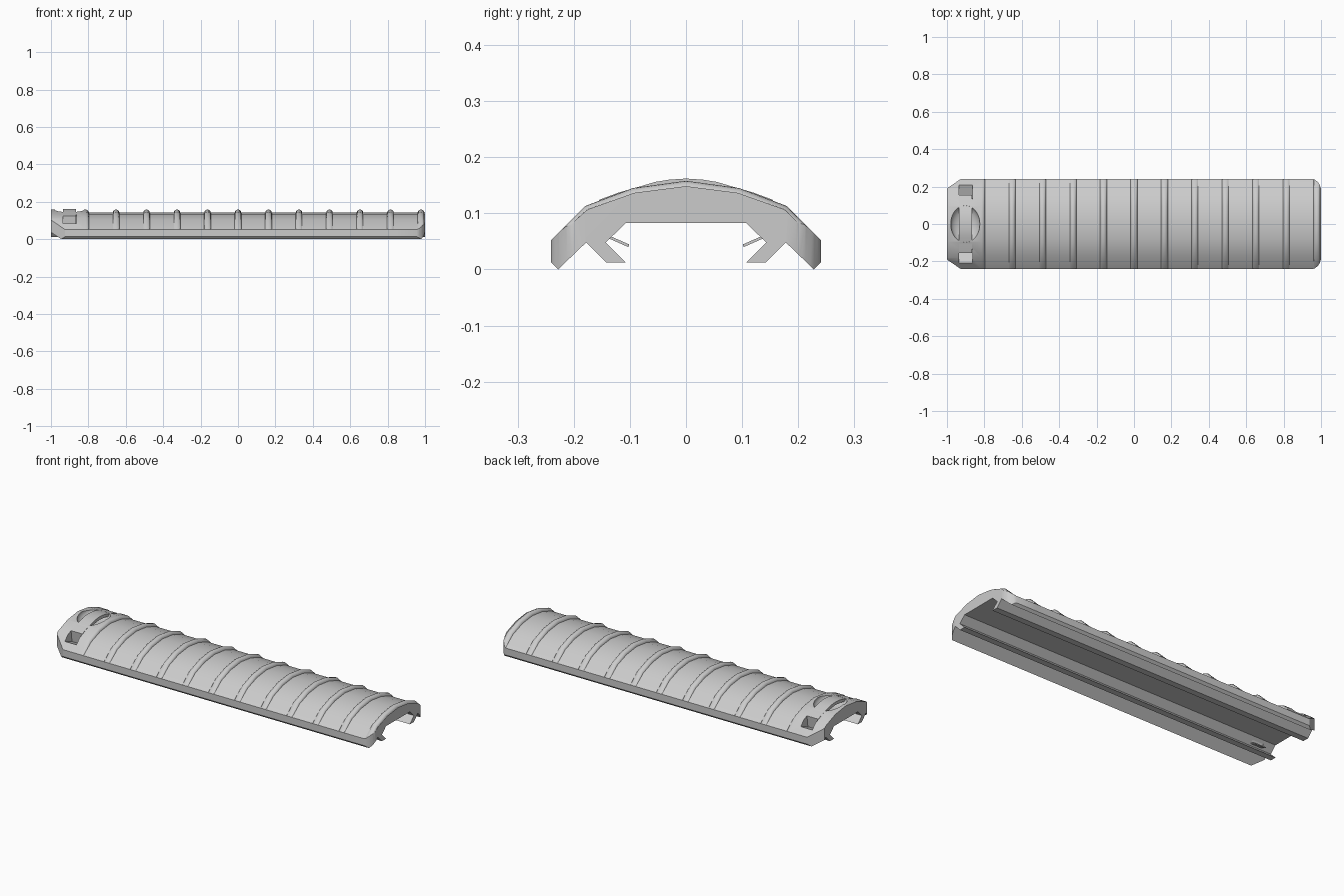
import bpy, bmesh, math

if "Cube" in bpy.data.objects:
    bpy.data.objects.remove(bpy.data.objects["Cube"])

grey = bpy.data.materials.new("mid grey")
grey.diffuse_color = (0.6, 0.6, 0.6, 1)
grey.use_nodes = True
grey.node_tree.nodes["Principled BSDF"].inputs["Base Color"].default_value = grey.diffuse_color


def loft(name, rings):
    """Closed solid through a list of equal-length point rings."""
    bm = bmesh.new()
    vs = [[bm.verts.new(p) for p in r] for r in rings]
    n = len(rings[0])
    for a, b in zip(vs, vs[1:]):
        for i in range(n):
            j = (i + 1) % n
            bm.faces.new((a[i], a[j], b[j], b[i]))
    bm.faces.new(vs[0])
    bm.faces.new(vs[-1][::-1])
    bmesh.ops.recalc_face_normals(bm, faces=bm.faces)
    me = bpy.data.meshes.new(name)
    bm.to_mesh(me)
    bm.free()
    ob = bpy.data.objects.new(name, me)
    bpy.context.collection.objects.link(ob)
    me.materials.append(grey)
    return ob


def extrude_x(name, poly, x0, x1):
    return loft(name, [[(x, y, z) for y, z in poly] for x in (x0, x1)])


def mirrored(half):
    """Half profile from y=0 outward and back to y=0, completed on the other side."""
    return half + [(-y, z) for y, z in reversed(half[1:-1])]


def boolean(ob, cutter, op):
    bpy.context.view_layer.objects.active = ob
    m = ob.modifiers.new("cut", 'BOOLEAN')
    m.operation, m.solver, m.object = op, 'EXACT', cutter
    bpy.ops.object.modifier_apply(modifier=m.name)
    bpy.data.objects.remove(cutter)


def smooth(ob, angle):
    bpy.ops.object.select_all(action='DESELECT')
    ob.select_set(True)
    bpy.context.view_layer.objects.active = ob
    bpy.ops.object.shade_smooth_by_angle(angle=math.radians(angle))


# Cross-section: low skin between ribs, high skin on ribs, shared underside
low = [(0, 0.142), (0.09, 0.131), (0.172, 0.103)]
high = [(0, 0.158), (0.095, 0.145), (0.18, 0.113)]
under = [(0.241, 0.052), (0.241, 0.013), (0.228, 0), (0.178, 0.048), (0.142, 0.012),
         (0.107, 0.012), (0.143, 0.048), (0.107, 0.083), (0, 0.083)]


def section(x, r):
    top = [(a + (c - a) * r, b + (d - b) * r) for (a, b), (c, d) in zip(low, high)]
    return [(x, y, z) for y, z in mirrored(top + under)]


# Stations along the length: raised end block, then evenly spaced round ribs
STEP, HALF, SEG = 0.163, 0.0175, 8
stations = [(-1.0, 1.0)]
for k in range(-5, 7):
    for s in range(SEG + 1):
        t = math.pi * s / SEG
        x = k * STEP - HALF * math.cos(t)
        if (k == -5 and s < SEG // 2) or x > 0.999:
            continue
        stations.append((x, max(0.0, math.sin(t))))
stations.append((1.0, 0.4))
cover = loft("rail_cover", [section(x, r) for x, r in stations])

# Plan outline: chamfered rear corners, rounded front corners
side = [(-1.0, 0.19), (-0.92, 0.245), (-0.9, 0.27), (0.91, 0.27), (0.935, 0.245)]
side += [(0.935 + 0.065 * math.sin(a), 0.18 + 0.065 * math.cos(a))
         for a in [math.radians(d) for d in range(15, 91, 15)]]
plan = side + [(x, -y) for x, y in reversed(side)]
boolean(cover, loft("outline", [[(x, y, z) for x, y in plan] for z in (-0.1, 0.3)]), 'INTERSECT')

# Round finger pocket beneath the clip
bpy.ops.mesh.primitive_uv_sphere_add(segments=40, ring_count=20, location=(-0.902, 0, 0.155))
pocket = bpy.context.object
pocket.scale = (0.078, 0.102, 0.045)
bpy.context.view_layer.update()
boolean(cover, pocket, 'DIFFERENCE')

# Slots where the clip ends pass through the cover
slot = [(0.213, 0.085), (0.134, 0.0535), (0.118, 0.073), (0.150, 0.2), (0.213, 0.2)]
for s in (1, -1):
    boolean(cover, extrude_x("slot", [(s * y, z) for y, z in slot], -0.936, -0.864), 'DIFFERENCE')
cover.data.materials.clear()
cover.data.materials.append(grey)
smooth(cover, 32)

# Spring clip: arched strap with thin inner fins
strap = [(0, 0.162), (0.03, 0.160), (0.055, 0.156), (0.075, 0.150), (0.12, 0.137),
         (0.155, 0.124), (0.147, 0.0595), (0.103, 0.040), (0.101, 0.0445), (0.133, 0.0585),
         (0.122, 0.08), (0.132, 0.115), (0.06, 0.138), (0, 0.145)]
clip = extrude_x("spring_clip", mirrored(strap), -0.935, -0.865)
smooth(clip, 30)
